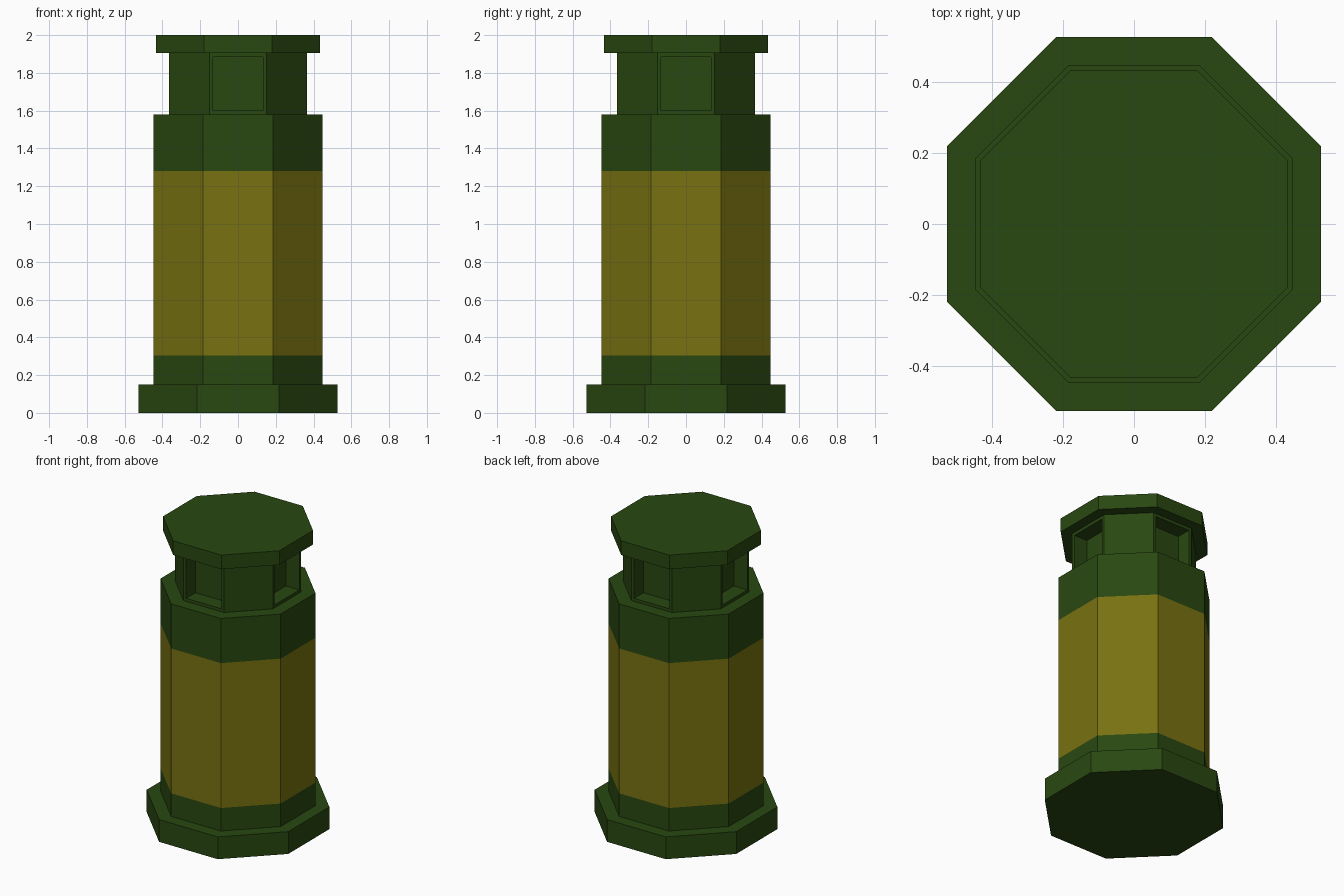
import bpy, bmesh, math

if "Cube" in bpy.data.objects:
    bpy.data.objects.remove(bpy.data.objects["Cube"], do_unlink=True)

SIDES = 8


def material(name, rgb):
    mat = bpy.data.materials.new(name)
    mat.use_nodes = True
    color = (*rgb, 1.0)
    mat.diffuse_color = color
    mat.node_tree.nodes["Principled BSDF"].inputs["Base Color"].default_value = color
    return mat


green = material("dark green", (0.022, 0.064, 0.0055))
olive = material("olive yellow", (0.19, 0.166, 0.0055))


def prism(apothem, heights, bottom=True, top=True):
    """Octagonal prism, flats facing the axes, with a ring of vertices at each height."""
    bm = bmesh.new()
    radius = apothem / math.cos(math.pi / SIDES)
    angles = [(i + 0.5) * math.tau / SIDES for i in range(SIDES)]
    rings = [[bm.verts.new((radius * math.cos(a), radius * math.sin(a), z)) for a in angles]
             for z in heights]
    for low, high in zip(rings, rings[1:]):
        for i in range(SIDES):
            j = (i + 1) % SIDES
            bm.faces.new((low[i], low[j], high[j], high[i]))
    if bottom:
        bm.faces.new(rings[0][::-1])
    if top:
        bm.faces.new(rings[-1])
    bm.normal_update()
    return bm


def add_object(name, bm, *mats):
    mesh = bpy.data.meshes.new(name)
    bm.to_mesh(mesh)
    bm.free()
    for mat in mats:
        mesh.materials.append(mat)
    obj = bpy.data.objects.new(name, mesh)
    bpy.context.collection.objects.link(obj)
    return obj


# Wide foot and top cap
add_object("base", prism(0.527, (0, 0.15)), green)
add_object("cap", prism(0.433, (1.905, 2.0)), green)

# Main body, with the middle band in olive
body = prism(0.447, (0.15, 0.305, 1.28, 1.58), bottom=False)
for face in body.faces:
    if 0.305 < face.calc_center_median().z < 1.28:
        face.material_index = 1
add_object("body", body, green, olive)

# Neck, with a recessed window on each of the four axis-facing sides
neck = prism(0.365, (1.58, 1.905), bottom=False, top=False)
windows = [f for f in neck.faces if max(abs(f.normal.x), abs(f.normal.y)) > 0.99]
bmesh.ops.inset_individual(neck, faces=windows, thickness=0.02, use_even_offset=True)
panels = bmesh.ops.extrude_discrete_faces(neck, faces=windows)["faces"]
neck.normal_update()
for panel in panels:
    bmesh.ops.translate(neck, verts=panel.verts[:], vec=panel.normal * -0.1)
add_object("neck", neck, green)
